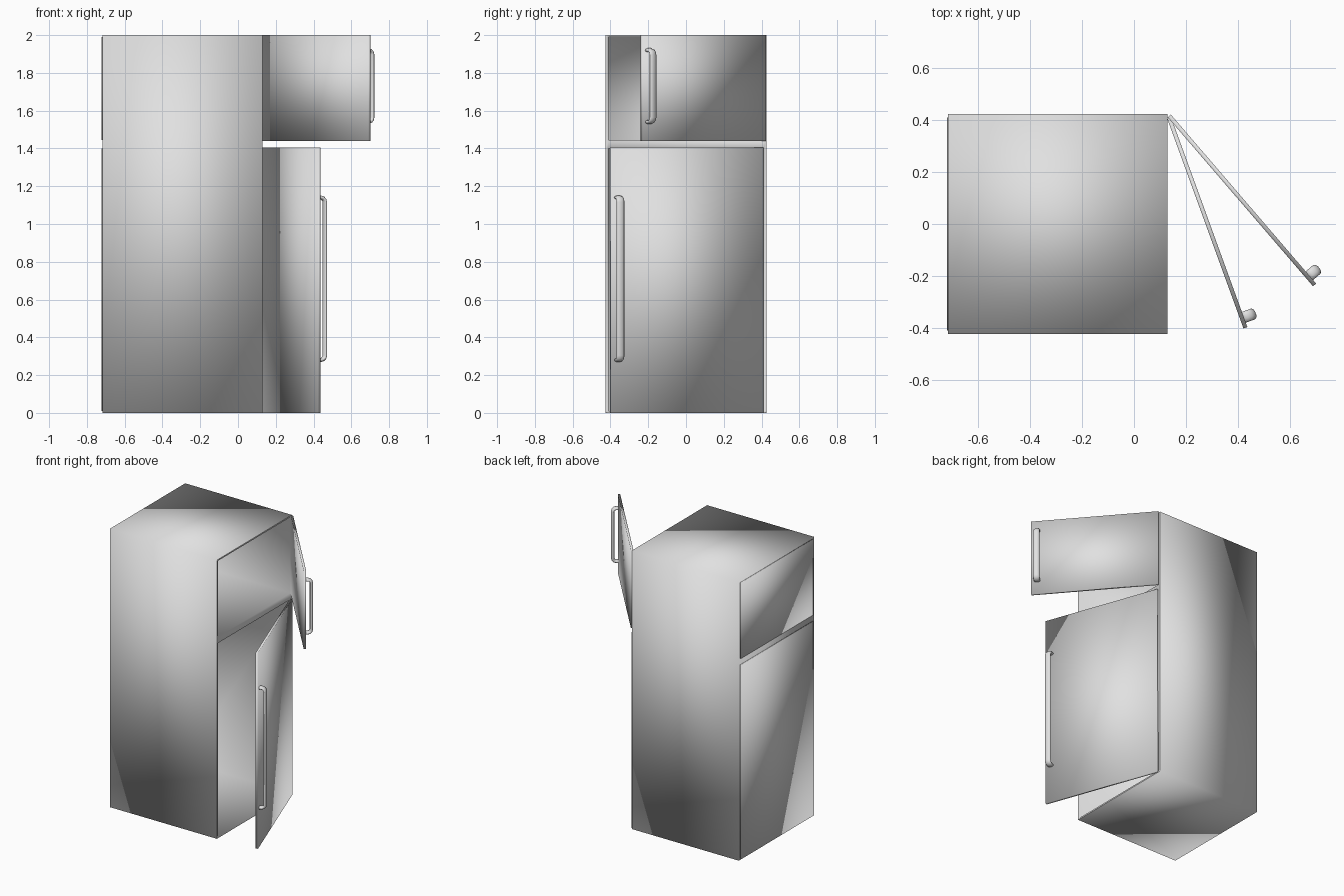
import bpy, bmesh, math
from mathutils import Vector, Matrix

if "Cube" in bpy.data.objects:
    bpy.data.objects.remove(bpy.data.objects["Cube"])

metal = bpy.data.materials.new("grey_metal")
metal.diffuse_color = (0.75, 0.75, 0.75, 1)
metal.use_nodes = True
metal.node_tree.nodes["Principled BSDF"].inputs["Base Color"].default_value = metal.diffuse_color

FRONT, BACK, SIDE = 0.13, -0.717, 0.425
INNER = 0.411                                  # half width of the compartments
SHELVES = [(0.01, 1.40), (1.445, 1.99)]        # compartment heights


def finish(name, bm):
    """Turn a bmesh into a smooth shaded object."""
    mesh = bpy.data.meshes.new(name)
    for f in bm.faces:
        f.smooth = True
    bm.to_mesh(mesh)
    bm.free()
    mesh.materials.append(metal)
    obj = bpy.data.objects.new(name, mesh)
    bpy.context.collection.objects.link(obj)
    return obj


def add_box(bm, lo, hi):
    """Add a box between two corners and return its faces."""
    lo, hi = Vector(lo), Vector(hi)
    mat = Matrix.Translation((lo + hi) / 2) @ Matrix.Diagonal((*(hi - lo), 1))
    verts = bmesh.ops.create_cube(bm, size=1, matrix=mat)["verts"]
    return list({f for v in verts for f in v.link_faces})


def open_front(bm, faces):
    """Remove the +x face of a box and return the remaining faces."""
    front = max(faces, key=lambda f: f.calc_center_median().x)
    rest = [f for f in faces if f != front]
    bmesh.ops.delete(bm, geom=[front], context="FACES_ONLY")
    return rest


# Cabinet: outer shell, front frame and two hollow compartments
bm = bmesh.new()
open_front(bm, add_box(bm, (BACK, -SIDE, 0), (FRONT, SIDE, 2)))
for z0, z1 in SHELVES:
    liner = open_front(bm, add_box(bm, (BACK + 0.006, -INNER, z0), (FRONT, INNER, z1)))
    bmesh.ops.reverse_faces(bm, faces=liner)
ys = [-SIDE, -INNER, INNER, SIDE]
zs = [0, 0.01, 1.40, 1.445, 1.99, 2]
for i in range(3):
    for k in range(5):
        if i == 1 and k in (1, 3):             # compartment openings
            continue
        corners = [(ys[i], zs[k]), (ys[i + 1], zs[k]),
                   (ys[i + 1], zs[k + 1]), (ys[i], zs[k + 1])]
        bm.faces.new([bm.verts.new((FRONT, y, z)) for y, z in corners])
bmesh.ops.remove_doubles(bm, verts=bm.verts[:], dist=0.0005)
finish("cabinet", bm)

# Slightly raised rear panels behind each compartment
for label, (z0, z1) in zip(("lower", "upper"), SHELVES):
    bm = bmesh.new()
    add_box(bm, (-0.722, -INNER, z0), (BACK, INNER, z1))
    finish(label + "_back_panel", bm)


def door_matrix(hinge, end):
    """Local x runs along the door, y points out of its outer face."""
    d = (Vector(end) - Vector(hinge)).normalized()
    return Matrix(((d.x, -d.y, 0, hinge[0]), (d.y, d.x, 0, hinge[1]),
                   (0, 0, 1, 0), (0, 0, 0, 1)))


def make_door(label, hinge, end, z0, z1, h0, h1):
    mat = door_matrix(hinge, end)
    # Thin door panel
    bm = bmesh.new()
    add_box(bm, (0, -0.008, z0), (0.86, 0.008, z1))
    bm.transform(mat)
    finish(label + "_door", bm)

    # Handle: flattened tube swept along a bracket with rounded corners
    out, r = 0.046, 0.024
    path = [(0.004, h0, 0)]
    for sign, zc, start in ((1, h0 + r, 0), (1, h1 - r, 90)):
        for s in range(4):
            a = start + s * 30
            t = math.radians(a)
            path.append((out - r + r * math.sin(t), zc - r * math.cos(t), a))
    path.append((0.004, h1, 180))
    bm = bmesh.new()
    rings = []
    for y, z, a in path:
        t = math.radians(a)
        ring = []
        for s in range(10):
            u = math.tau * s / 10
            off = 0.011 * math.sin(u)
            ring.append(bm.verts.new((0.82 + 0.022 * math.cos(u),
                                      y + off * math.sin(t), z - off * math.cos(t))))
        rings.append(ring)
    for a, b in zip(rings, rings[1:]):
        for s in range(10):
            n = (s + 1) % 10
            bm.faces.new((a[s], a[n], b[n], b[s]))
    bm.faces.new(rings[0])
    bm.faces.new(rings[-1])
    bmesh.ops.recalc_face_normals(bm, faces=bm.faces[:])
    bm.transform(mat)
    finish(label + "_handle", bm)


# Two doors swung open on the same side
make_door("upper", (0.136, 0.417), (0.688, -0.225), 1.44, 2.0, 1.54, 1.92)
make_door("lower", (0.136, 0.408), (0.428, -0.395), 0.0, 1.405, 0.28, 1.14)
